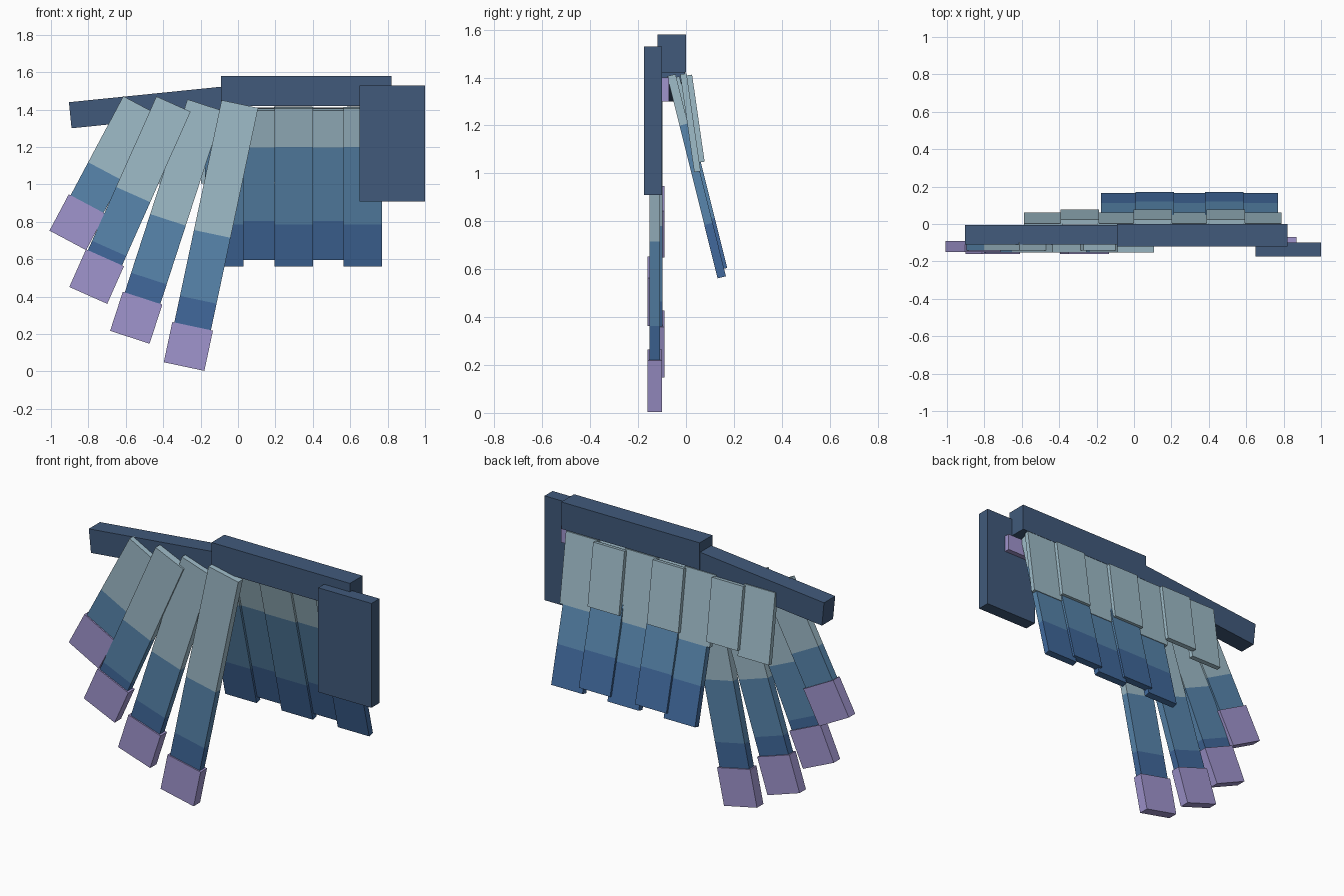
import bpy
import bmesh
from math import radians
from mathutils import Vector

cube = bpy.data.objects.get("Cube")
if cube:
    bpy.data.objects.remove(cube, do_unlink=True)


def material(name, rgb):
    linear = [((c / 255 + 0.055) / 1.055) ** 2.4 for c in rgb] + [1]
    mat = bpy.data.materials.new(name)
    mat.use_nodes = True
    mat.diffuse_color = linear
    mat.node_tree.nodes["Principled BSDF"].inputs["Base Color"].default_value = linear
    return mat


NAVY = material("navy", (65, 90, 123))
PALE = material("pale blue", (159, 188, 201))
MID = material("mid blue", (88, 134, 173))
DEEP = material("deep blue", (65, 105, 156))
LILAC = material("lilac", (160, 149, 206))


def box(name, low, high, bands, pivot=(0, 0, 0), rot=(0, 0, 0)):
    """Box between two corners; bands lists (material, lowest local z)."""
    low, high = Vector(low), Vector(high)
    bm = bmesh.new()
    bmesh.ops.create_cube(bm, size=1)
    for v in bm.verts:
        v.co = Vector(a + (b - a) * (t + 0.5) for a, b, t in zip(low, high, v.co))
    # Cut the box where the colour changes
    for _, z in bands[:-1]:
        bmesh.ops.bisect_plane(bm, geom=bm.verts[:] + bm.edges[:] + bm.faces[:],
                               plane_co=(0, 0, z), plane_no=(0, 0, 1))
    for f in bm.faces:
        z = f.calc_center_median().z
        f.material_index = sum(z < limit for _, limit in bands[:-1])
    mesh = bpy.data.meshes.new(name)
    bm.to_mesh(mesh)
    bm.free()
    for mat, _ in bands:
        mesh.materials.append(mat)
    obj = bpy.data.objects.new(name, mesh)
    obj.location = pivot
    obj.rotation_euler = [radians(a) for a in rot]
    bpy.context.collection.objects.link(obj)
    return obj


def hanging(name, pivot, rot, width, thick, top, bottom, bands):
    """Flat slab hanging below its pivot."""
    return box(name, (-width / 2, -thick / 2, -bottom), (width / 2, thick / 2, -top),
               bands, pivot, rot)


# Arm bones and shoulder
box("inner_arm", (-0.09, -0.12, 1.42), (0.82, 0, 1.58), [(NAVY, 0)])
box("outer_arm", (0, -0.11, -0.07), (0.84, -0.005, 0.07), [(NAVY, 0)],
    (-0.897, 0, 1.37), (0, -5.8, 0))
box("shoulder_plate", (0.65, -0.175, 0.91), (1, -0.10, 1.53), [(NAVY, 0)])
box("shoulder_peg", (0.67, -0.10, 1.30), (0.87, -0.07, 1.40), [(LILAC, 0)])

# Fanned flight feathers: pivot x, pivot z, angle, pale end, mid end, length
primaries = [
    (-0.525, 1.425, 28, 0.40, None, 0.60),
    (-0.345, 1.43, 24, 0.53, 0.845, 0.90),
    (-0.175, 1.424, 18, 0.645, 0.975, 1.085),
    (0.01, 1.43, 12, 0.71, 1.07, 1.215),
]
for i, (x, z, angle, pale, mid, length) in enumerate(primaries):
    bands = [(PALE, -pale), (MID, -(mid or length))]
    if mid:
        bands.append((DEEP, -length))
    pivot = (x, -0.13 if i % 2 else -0.12, z)
    rot = (0, angle, 0)
    hanging(f"flight_feather_{i + 1}", pivot, rot, 0.2, 0.044, 0, length, bands)
    hanging(f"flight_feather_tip_{i + 1}", pivot, rot, 0.222, 0.06,
            length, length + 0.22, [(LILAC, 0)])

# Long inner feathers, alternating front and back
for i in range(5):
    x = -0.073 + 0.185 * i
    if i % 2:
        y, z, pale, mid, length = -0.045, 1.401, 0.205, 0.61, 0.825
    else:
        y, z, pale, mid, length = -0.061, 1.41, 0.213, 0.64, 0.87
    hanging(f"inner_feather_{i + 1}", (x, y, z), (14, 0, 0), 0.206, 0.036, 0, length,
            [(PALE, -pale), (MID, -mid), (DEEP, -length)])

# Short covering feathers on the back
for i in range(7):
    x = -0.485 + 0.195 * i
    y, z, length = (0.012, 1.41, 0.367) if i % 2 else (-0.011, 1.415, 0.412)
    hanging(f"cover_feather_{i + 1}", (x, y, z), (8.2, 0, 0), 0.206, 0.027, 0, length,
            [(PALE, 0)])
